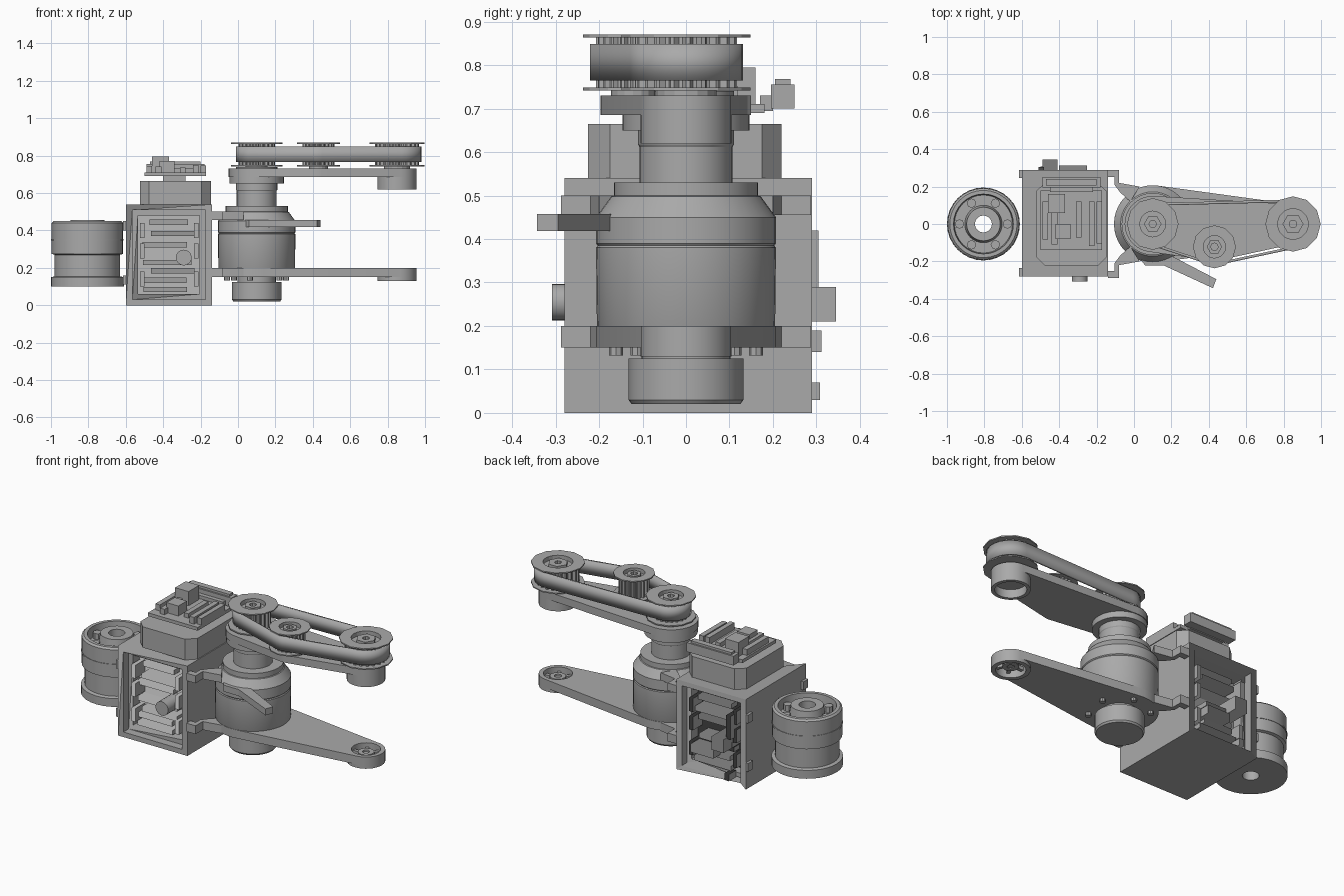
import bpy, bmesh, random
from math import sin, cos, pi, radians
from mathutils import Matrix, Vector
from mathutils.geometry import convex_hull_2d

random.seed(4)
cube = bpy.data.objects.get("Cube")
if cube:
    bpy.data.objects.remove(cube)

grey = bpy.data.materials.new("plain grey")
grey.use_nodes = True
grey.diffuse_color = (0.4, 0.4, 0.4, 1)
grey.node_tree.nodes["Principled BSDF"].inputs["Base Color"].default_value = (0.4, 0.4, 0.4, 1)


def finish(bm, name, smooth=False):
    bmesh.ops.recalc_face_normals(bm, faces=bm.faces)
    mesh = bpy.data.meshes.new(name)
    bm.to_mesh(mesh)
    bm.free()
    obj = bpy.data.objects.new(name, mesh)
    bpy.context.collection.objects.link(obj)
    mesh.materials.append(grey)
    if smooth:
        bpy.ops.object.select_all(action='DESELECT')
        obj.select_set(True)
        bpy.context.view_layer.objects.active = obj
        bpy.ops.object.shade_smooth_by_angle(angle=radians(30))
    return obj


def circle(x, y, r, n=32):
    return [(x + r * cos(2 * pi * i / n), y + r * sin(2 * pi * i / n)) for i in range(n)]


def rect(x0, x1, y0, y1):
    return [(x0, y0), (x1, y0), (x1, y1), (x0, y1)]


def hull(*discs):
    pts = [Vector(p) for d in discs for p in circle(*d)]
    return [tuple(pts[i]) for i in convex_hull_2d(pts)]


def prism(name, outline, a, b, holes=(), axis='Z', smooth=False):
    """Extrude an outline with optional holes from a to b along Z or Y."""
    bm = bmesh.new()
    edges = []
    for loop in [outline, *holes]:
        vs = [bm.verts.new((p[0], p[1], a)) for p in loop]
        edges += [bm.edges.new((vs[i - 1], vs[i])) for i in range(len(vs))]
    bmesh.ops.triangle_fill(bm, edges=edges, use_beauty=True)
    ext = bmesh.ops.extrude_face_region(bm, geom=bm.faces[:], use_keep_orig=True)
    moved = [v for v in ext["geom"] if isinstance(v, bmesh.types.BMVert)]
    bmesh.ops.translate(bm, verts=moved, vec=(0, 0, b - a))
    if axis == 'Y':
        for v in bm.verts:
            v.co = (v.co.x, v.co.z, v.co.y)
    bmesh.ops.dissolve_limit(bm, angle_limit=0.01, verts=bm.verts, edges=bm.edges)
    return finish(bm, name, smooth)


def lathe(name, x, y, profile, n=32, closed=False):
    """Spin a radius and height profile around an upright axis."""
    bm = bmesh.new()
    vs = [bm.verts.new((r, 0, z)) for r, z in profile]
    pairs = list(zip(vs, vs[1:])) + ([(vs[-1], vs[0])] if closed else [])
    edges = [bm.edges.new(p) for p in pairs]
    bmesh.ops.spin(bm, geom=vs + edges, cent=(0, 0, 0), axis=(0, 0, 1), angle=2 * pi, steps=n)
    bmesh.ops.remove_doubles(bm, verts=bm.verts, dist=0.0001)
    bmesh.ops.translate(bm, verts=bm.verts, vec=(x, y, 0))
    return finish(bm, name, True)


def box(name, x, y, z):
    return prism(name, rect(*x, *y), *z)


# Detached motor with a dished top and a bored hub
lathe("spare_motor", -0.805, 0, [(.045, .10), (.195, .10), (.195, .15), (.175, .155), (.175, .27),
      (.191, .275), (.191, .44), (.18, .45), (.16, .45), (.155, .39), (.1, .39), (.09, .455),
      (.045, .455)], closed=True)
lathe("spare_motor_groove", -0.805, 0, [(.17, .345), (.194, .345), (.194, .355), (.17, .355)], closed=True)
for i in range(6):
    a = i * pi / 3
    prism("motor_spoke", circle(-.805 + .128 * cos(a), .128 * sin(a), .025, 8), .38, .425)

# Electronics housing open at front and back
shell = rect(-.6, -.14, 0, .54)
prism("housing", shell, -.28, .29, [rect(-.565, -.175, .03, .51)], 'Y')
prism("housing_inner_frame", rect(-.565, -.175, .03, .51), -.23, .24,
      [rect(-.535, -.205, .06, .48)], 'Y')
prism("housing_core", rect(-.54, -.2, .05, .49), -.17, .18, axis='Y')
chamfered = [(-.525, -.175), (-.475, -.225), (-.195, -.225), (-.145, -.175),
             (-.145, .175), (-.195, .22), (-.475, .22), (-.525, .175)]
prism("housing_lid", chamfered, .54, .665)

# Components on both open sides of the housing
for side, face in ((-1, -.17), (1, .18)):
    for z in (.07, .12, .17, .215, .31, .37, .43):
        left = random.uniform(-.52, -.46)
        right = random.uniform(-.28, -.22)
        depth = random.uniform(.04, .09)
        prism("circuit_strip", rect(left, right, z, z + .028), face, face + side * depth, axis='Y')
    for x in (-.525, -.235):
        for z in (.1, .25, .36):
            prism("circuit_clip", rect(x, x + .025, z, z + .08), face, face + side * .09, axis='Y')
prism("front_button", circle(-.29, .255, .042, 20), -.308, -.17, axis='Y', smooth=True)
prism("back_connector", rect(-.49, -.41, .21, .29), .18, .345, axis='Y')
prism("back_plug", rect(-.4, -.25, .14, .19), .18, .312, axis='Y')
prism("back_pin", rect(-.5, -.47, .03, .07), .24, .308, axis='Y')
prism("back_rail", rect(-.51, -.48, .28, .42), .18, .305, axis='Y')
for y in ((-.28, -.235), (.245, .29)):
    for z in ((.11, .16), (.4, .45)):
        box("housing_tab", (-.615, -.6), y, z)

# Circuit board over the lid
box("top_board", (-.5, -.17), (-.14, .18), (.69, .71))
box("board_mount", (-.4, -.28), (-.05, .1), (.665, .69))
for x in (-.49, -.44, -.31, -.24, -.2):
    box("board_chip", (x, x + .03), (-.12 + random.uniform(0, .06), .12), (.71, random.uniform(.735, .76)))
box("board_header", (-.42, -.34), (-.08, .0), (.71, .77))
box("board_socket", (-.46, -.37), (.06, .16), (.71, .795))
box("board_rail", (-.49, -.18), (.195, .25), (.7, .755))
box("board_rail_top", (-.47, -.2), (.205, .24), (.755, .768))
box("board_link", (-.45, -.22), (.17, .2), (.695, .73))

# Bracket ears joining the housing to the main motor
ear = [(-.14, .288), (-.08, .288), (-.08, .22), (.03, .2), (-.02, .12),
       (-.075, .17), (-.105, .21), (-.105, .25), (-.14, .25)]
for z0, z1 in ((.15, .2), (.455, .5)):
    for s in (-1, 1):
        prism("bracket_ear", [(x, y * s) for x, y in ear], z0, z1)

# Main motor, shaft and lower drum
lathe("main_motor", .1, 0, [(0, .02), (.125, .02), (.132, .03), (.132, .125), (.102, .125),
      (.102, .15), (.2, .19), (.205, .2), (.207, .38), (.203, .385), (.207, .39), (.207, .45),
      (.172, .498), (.166, .5), (.166, .53), (.107, .53), (.107, .612), (.11, .617),
      (.11, .74), (0, .74)], 40)

# Angled lever on the motor
prism("side_lever", [(.02, -.17), (.2, -.17), (.44, -.295), (.422, -.343), (.16, -.222), (.06, -.222)],
      .418, .457)

# Lower arm with a ring end
tip = (.85, 0)
prism("lower_arm", hull((.1, 0, .207), (*tip, .105)), .15, .2, [circle(*tip, .08)], smooth=True)
lathe("lower_arm_ring", *tip, [(.08, .13), (.105, .13), (.105, .2), (.08, .2)], closed=True)
lathe("lower_arm_hub", *tip, [(.02, .15), (.045, .15), (.045, .185), (.02, .185)], 12, True)
for i in range(3):
    a = i * pi / 3
    spoke = box("lower_arm_spoke", (-.082, .082), (-.01, .01), (.155, .175))
    spoke.matrix_world = Matrix.Translation((*tip, 0)) @ Matrix.Rotation(a, 4, 'Z')
for i in range(6):
    a = i * pi / 3 + .3
    prism("arm_bolt", circle(.1 + .165 * cos(a), .165 * sin(a), .016, 8), .132, .16)

# Upper arm with its collar and cup
prism("upper_arm", hull((.1, 0, .15), (.43, -.1, .097), (*tip, .105)), .685, .73, smooth=True)
prism("upper_arm_collar", circle(.1, 0, .146), .65, .685, smooth=True)
lathe("upper_arm_cup", *tip, [(0, .67), (.085, .67), (.085, .62), (.105, .62), (.105, .7), (0, .7)])


# Toothed pulleys with thin faceted flanges
def pulley(x, y, core, flange):
    teeth = 20
    gear = []
    for i in range(teeth * 4):
        a = 2 * pi * i / (teeth * 4)
        r = core if i % 4 < 2 else core * .88
        gear.append((x + r * cos(a), y + r * sin(a)))
    bore = circle(x, y, core * .7, 20)
    prism("pulley_teeth", gear, .745, .865, [bore])
    prism("pulley_lower_flange", circle(x, y, flange, 12), .742, .749)
    prism("pulley_upper_flange", circle(x, y, flange, 12), .863, .87, [bore])
    prism("pulley_web", circle(x, y, core * .75, 20), .749, .845)
    prism("pulley_nut", circle(x, y, core * .48, 6), .845, .866, [circle(x, y, .02, 8)])
    prism("pulley_post", circle(x, y, core * .6, 16), .72, .745)


wheels = [(.1, 0, .098, .138), (.43, -.122, .085, .115), (.85, 0, .117, .148)]
for w in wheels:
    pulley(*w)

# Drive belt wrapped around the pulleys
bm = bmesh.new()
path = hull(*[(x, y, core + .014) for x, y, core, _ in wheels])
low = [bm.verts.new((x, y, .765)) for x, y in path]
high = [bm.verts.new((x, y, .848)) for x, y in path]
for i in range(len(path)):
    bm.faces.new((low[i - 1], low[i], high[i], high[i - 1]))
belt = finish(bm, "drive_belt", True)
thick = belt.modifiers.new("thickness", 'SOLIDIFY')
thick.thickness = .014
thick.offset = -1
